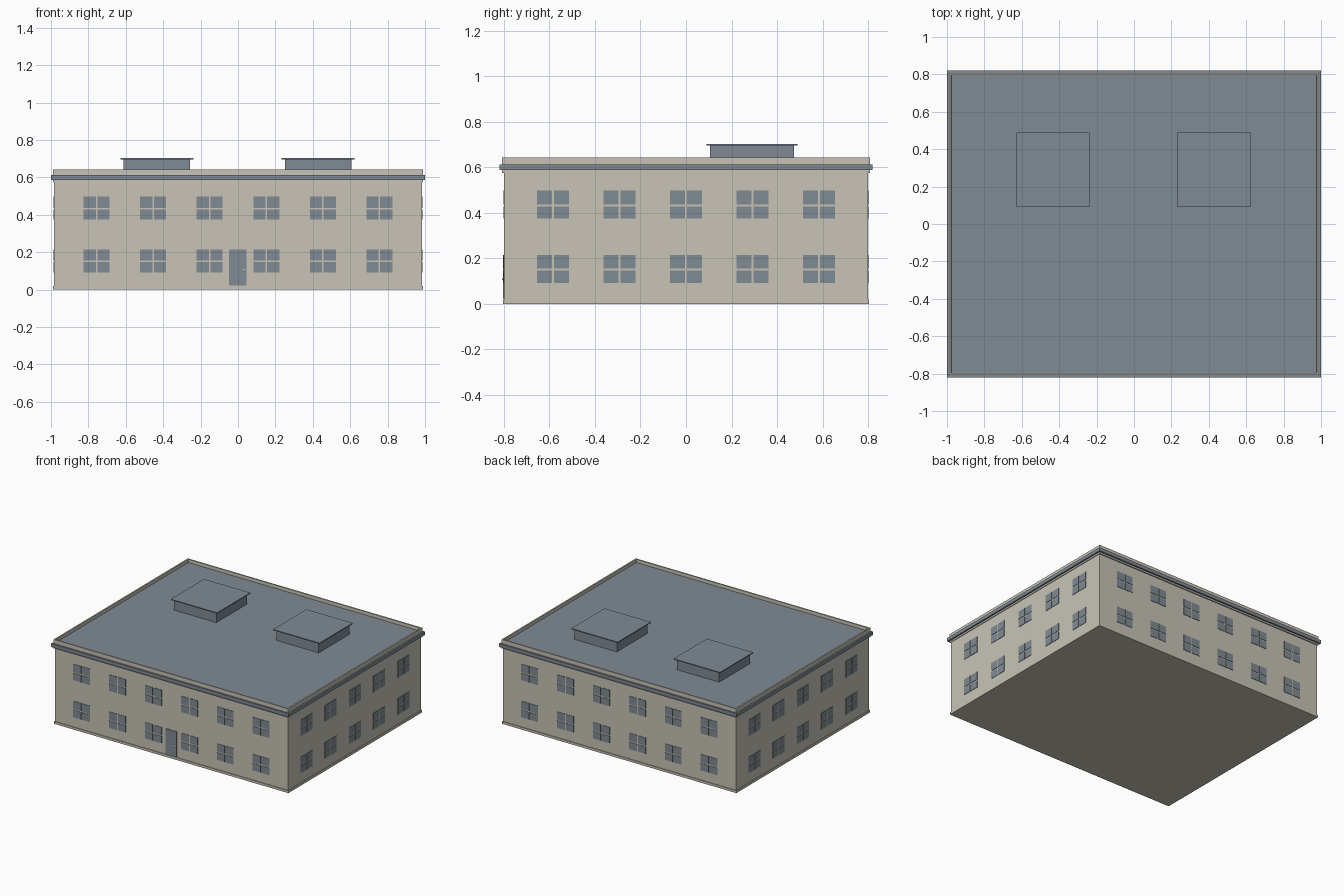
import bpy
import bmesh
from mathutils import Matrix, Vector

cube = bpy.data.objects.get("Cube")
if cube:
    bpy.data.objects.remove(cube, do_unlink=True)


def material(name, rgb):
    m = bpy.data.materials.new(name)
    m.use_nodes = True
    m.diffuse_color = (*rgb, 1)
    m.node_tree.nodes["Principled BSDF"].inputs["Base Color"].default_value = (*rgb, 1)
    return m


CREAM = material("cream plaster", (0.58, 0.55, 0.47))
SLATE = material("slate blue", (0.215, 0.257, 0.295))
METAL = material("pale metal", (0.65, 0.65, 0.62))


def add_box(bm, lo, hi):
    """Axis-aligned box between two corners."""
    lo, hi = Vector(lo), Vector(hi)
    place = Matrix.Translation((lo + hi) / 2) @ Matrix.Diagonal((*(hi - lo), 1))
    bmesh.ops.create_cube(bm, size=1, matrix=place)


def finish(name, bm, *mats):
    mesh = bpy.data.meshes.new(name)
    bm.to_mesh(mesh)
    bm.free()
    for m in mats:
        mesh.materials.append(m)
    obj = bpy.data.objects.new(name, mesh)
    bpy.context.collection.objects.link(obj)
    return obj


def block(name, lo, hi, mat):
    bm = bmesh.new()
    add_box(bm, lo, hi)
    return finish(name, bm, mat)


def slab(name, hx, hy, z0, z1, mat):
    return block(name, (-hx, -hy, z0), (hx, hy, z1), mat)


# Main storeys and base course
WX, WY = 0.983, 0.8
slab("walls", WX, WY, 0, 0.6, CREAM)
slab("base_course", WX + 0.005, WY + 0.005, 0, 0.018, CREAM)

# Parapet with the roof deck sunk into it
bm = bmesh.new()
add_box(bm, (-0.988, -0.808, 0.575), (0.988, 0.808, 0.643))
bm.normal_update()
deck = max(bm.faces, key=lambda f: f.calc_center_median().z)
bmesh.ops.inset_region(bm, faces=[deck], thickness=0.015)
bmesh.ops.inset_region(bm, faces=[deck], thickness=0.0005, depth=-0.025)
deck.material_index = 1
finish("parapet_and_roof", bm, CREAM, SLATE)

# Cornice band as a hollow ring around the parapet
bm = bmesh.new()
CX, CY = 1.0, 0.82
for s in (-1, 1):
    for a, b in (((s * 0.98, -CY), (s * CX, CY)), ((-CX, s * 0.8), (CX, s * CY))):
        lo = (min(a[0], b[0]), min(a[1], b[1]), 0.587)
        hi = (max(a[0], b[0]), max(a[1], b[1]), 0.613)
        add_box(bm, lo, hi)
finish("cornice", bm, SLATE)

# Rooftop housings with thin overhanging lids
for side, cx in (("right", -0.434), ("left", 0.428)):
    block(side + "_roof_housing", (cx - 0.178, 0.105, 0.6), (cx + 0.178, 0.475, 0.697), SLATE)
    block(side + "_roof_lid", (cx - 0.195, 0.09, 0.696), (cx + 0.195, 0.49, 0.703), SLATE)


def windows(name, centres, wall, angle):
    """Two rows of four-pane windows on a wall facing -y, turned into place."""
    bm = bmesh.new()
    for base in (0.092, 0.374):
        for c in centres:
            for x0, x1 in ((-0.07, -0.004), (0.004, 0.07)):
                for z0, z1 in ((0, 0.054), (0.063, 0.123)):
                    add_box(bm, (c + x0, -wall - 0.003, base + z0),
                            (c + x1, -wall + 0.003, base + z1))
    bm.transform(Matrix.Rotation(angle, 4, "Z"))
    finish(name, bm, SLATE)


QUARTER = 1.5707963
LONG = [s * x for x in (0.152, 0.454, 0.756) for s in (-1, 1)]
SHORT = [i * 0.292 for i in range(-2, 3)]
windows("front_windows", LONG, WY, 0)
windows("left_windows", SHORT, WX, QUARTER)
windows("back_windows", LONG, WY, 2 * QUARTER)
windows("right_windows", SHORT, WX, -QUARTER)

# Front door and handle
block("front_door", (-0.049, -WY - 0.004, 0.022), (0.046, -WY + 0.003, 0.214), SLATE)
block("door_handle", (0.024, -WY - 0.008, 0.104), (0.034, -WY, 0.111), METAL)
